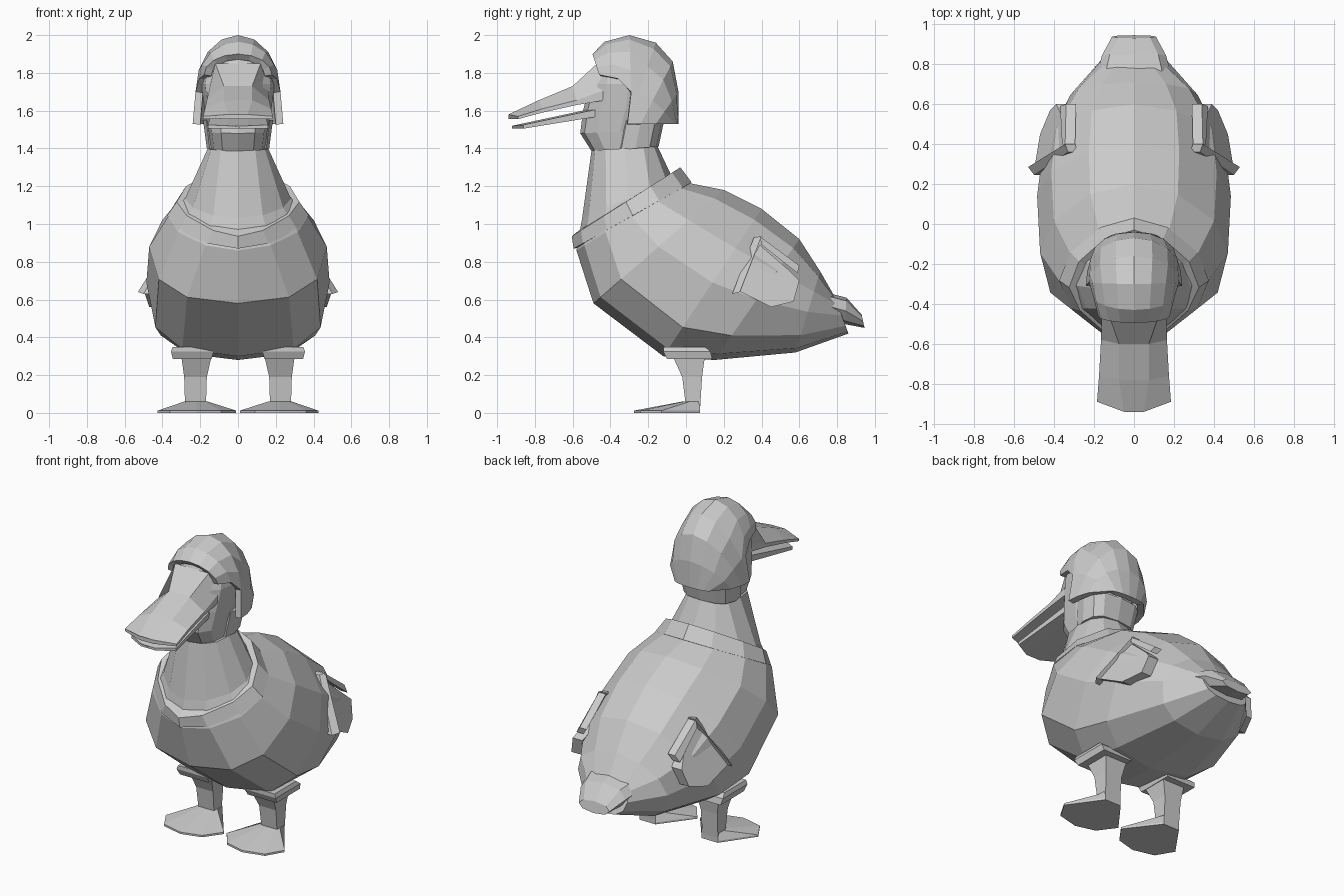
import bpy, bmesh
from math import sin, cos, pi, copysign


def loft(name, rings, closed=True, cap=True, wrap=False, mirror=False, solid=0):
    """Skin a list of equal-length point loops into one flat-shaded object."""
    bm = bmesh.new()
    vs = [[bm.verts.new(p) for p in r] for r in rings]
    n = len(rings[0])
    pairs = list(zip(vs, vs[1:])) + ([(vs[-1], vs[0])] if wrap else [])
    for a, b in pairs:
        for i in range(n if closed else n - 1):
            j = (i + 1) % n
            bm.faces.new((a[i], a[j], b[j], b[i]))
    if cap and closed and not wrap:
        bm.faces.new(vs[0])
        bm.faces.new(vs[-1])
    bmesh.ops.recalc_face_normals(bm, faces=bm.faces)
    me = bpy.data.meshes.new(name)
    bm.to_mesh(me)
    bm.free()
    ob = bpy.data.objects.new(name, me)
    bpy.context.collection.objects.link(ob)
    if mirror:
        ob.modifiers.new("mirror", 'MIRROR')
    if solid:
        m = ob.modifiers.new("thickness", 'SOLIDIFY')
        m.thickness = solid
        m.offset = -1
    return ob


def ring(fy, fz, by, bz, w, p=0.8, q=None, n=12):
    """Tilted oval: front/low point (fy, fz), back/high point (by, bz), half width w.
    p and q shape the front and back halves: below 1 is fuller, above 1 is pointed."""
    q = p if q is None else q
    pts = []
    for i in range(n):
        a = 2 * pi * i / n
        e = p if cos(a) > 0 else q
        pw = lambda v: copysign(abs(v) ** e, v) if abs(v) > 1e-6 else 0
        t = (1 - pw(cos(a))) / 2
        pts.append((w * pw(sin(a)), fy + (by - fy) * t, fz + (bz - fz) * t))
    return pts


def box(x0, x1, y0, y1, z):
    return [(x0, y0, z), (x1, y0, z), (x1, y1, z), (x0, y1, z)]


# Body from the neck down to the rump
loft("body", [
    ring(-0.50, 1.39, -0.15, 1.41, 0.16),
    ring(-0.55, 1.03, -0.07, 1.24, 0.28, 1.1, 1),
    ring(-0.58, 0.86, 0.00, 1.22, 0.37, 1.1, 1.1),
    ring(-0.49, 0.58, 0.20, 1.18, 0.47, 0.8, 1.1),
    ring(-0.12, 0.30, 0.40, 1.08, 0.485, 0.72, 1.1),
    ring(0.15, 0.28, 0.60, 0.92, 0.455, 0.75, 1.1),
    ring(0.58, 0.32, 0.71, 0.75, 0.32, 0.8, 1),
    ring(0.86, 0.42, 0.79, 0.61, 0.16)])

# Collar band around the base of the neck
loft("collar", [
    ring(-0.55, 0.98, -0.08, 1.26, 0.27, 1.3, 1.1),
    ring(-0.605, 0.935, -0.03, 1.30, 0.325, 1.3, 1.15),
    ring(-0.595, 0.87, 0.03, 1.22, 0.375, 1.2, 1.15),
    ring(-0.54, 0.88, -0.02, 1.19, 0.33, 1.2, 1.1)], wrap=True)

# Tail tuft
loft("tail", [
    ring(0.74, 0.50, 0.77, 0.63, 0.185, 0.8, n=8),
    ring(0.84, 0.47, 0.85, 0.61, 0.16, 0.8, n=8),
    ring(0.945, 0.45, 0.93, 0.52, 0.11, 0.9, n=8)])

# Head core and nape band
loft("head", [
    ring(-0.49, 1.37, -0.17, 1.38, 0.14),
    ring(-0.56, 1.48, -0.14, 1.50, 0.155),
    ring(-0.545, 1.60, -0.10, 1.60, 0.175),
    ring(-0.51, 1.74, -0.09, 1.74, 0.195),
    ring(-0.475, 1.84, -0.12, 1.84, 0.175),
    ring(-0.455, 1.89, -0.16, 1.89, 0.12)])
loft("nape_band", [
    ring(-0.39, 1.39, -0.145, 1.41, 0.165, 0.7),
    ring(-0.36, 1.55, -0.115, 1.55, 0.185, 0.7)])

# Crown shell: arcs from side edge over the top (top y, z, edge y, z, half width)
crown = [(-0.495, 1.90, -0.46, 1.79, 0.18),
         (-0.43, 1.965, -0.36, 1.77, 0.205),
         (-0.30, 2.00, -0.29, 1.70, 0.225),
         (-0.16, 1.96, -0.31, 1.53, 0.24),
         (-0.07, 1.86, -0.24, 1.53, 0.235),
         (-0.04, 1.70, -0.16, 1.53, 0.21),
         (-0.04, 1.53, -0.07, 1.53, 0.13)]
arcs = []
for ty, tz, ey, ez, w in crown:
    arcs.append([(w * cos(a), ey + (ty - ey) * sin(a), ez + (tz - ez) * sin(a))
                 for a in (pi * i / 8 for i in range(9))])
loft("crown", arcs, closed=False, solid=0.04)


def bill_ring(y_out, y_in, zb, zs, zt, wb, wt):
    return [(-wb, y_out, zb), (-wt, y_in, zb), (wt, y_in, zb), (wb, y_out, zb),
            (wb, y_out, zs), (wt, y_in, zt), (-wt, y_in, zt), (-wb, y_out, zs)]


# Upper and lower bill
loft("upper_bill", [
    bill_ring(-0.40, -0.47, 1.66, 1.72, 1.85, 0.16, 0.12),
    bill_ring(-0.58, -0.60, 1.63, 1.655, 1.73, 0.165, 0.075),
    bill_ring(-0.76, -0.78, 1.59, 1.61, 1.655, 0.175, 0.075),
    bill_ring(-0.89, -0.94, 1.555, 1.57, 1.58, 0.185, 0.05)])
loft("lower_bill", [
    bill_ring(-0.46, -0.50, 1.57, 1.61, 1.61, 0.13, 0.06),
    bill_ring(-0.86, -0.92, 1.505, 1.525, 1.52, 0.16, 0.05)])


# Wings: raised front bar, top bar and a flat panel on each side
def slab(name, pts, dx):
    loft(name, [pts, [(x - dx, y, z) for x, y, z in pts]], mirror=True)


slab("wing_front_bar", [(0.345, 0.40, 0.935), (0.53, 0.285, 0.64),
                        (0.50, 0.245, 0.63), (0.33, 0.36, 0.93)], 0.05)
slab("wing_top_bar", [(0.345, 0.39, 0.935), (0.34, 0.60, 0.78),
                      (0.37, 0.59, 0.74), (0.36, 0.40, 0.89)], 0.05)
slab("wing_panel", [(0.345, 0.39, 0.89), (0.50, 0.27, 0.65), (0.47, 0.45, 0.56),
                    (0.42, 0.57, 0.59), (0.39, 0.60, 0.70), (0.36, 0.54, 0.76)], 0.07)

# Legs with a thin cuff at the top
loft("leg_cuff", [box(0.14, 0.345, -0.10, 0.14, 0.285),
                  box(0.13, 0.355, -0.12, 0.13, 0.325),
                  box(0.14, 0.345, -0.12, 0.10, 0.35)], mirror=True)
loft("leg", [box(0.14, 0.30, -0.07, 0.10, 0.30),
             box(0.165, 0.285, -0.02, 0.085, 0.19),
             box(0.17, 0.28, 0.00, 0.075, 0.03)], mirror=True)

# Webbed feet
sole = [(0.165, 0.075), (0.28, 0.075), (0.425, -0.13), (0.36, -0.24),
        (0.22, -0.275), (0.09, -0.24), (0.01, -0.13)]
ankle = [(0.165, 0.075), (0.28, 0.075), (0.285, 0.02), (0.27, -0.01),
         (0.22, -0.02), (0.18, -0.01), (0.16, 0.02)]
loft("foot", [[(x, y, 0) for x, y in sole],
              [(x, y, 0.012) for x, y in sole],
              [(x, y, 0.06) for x, y in ankle]], mirror=True)
